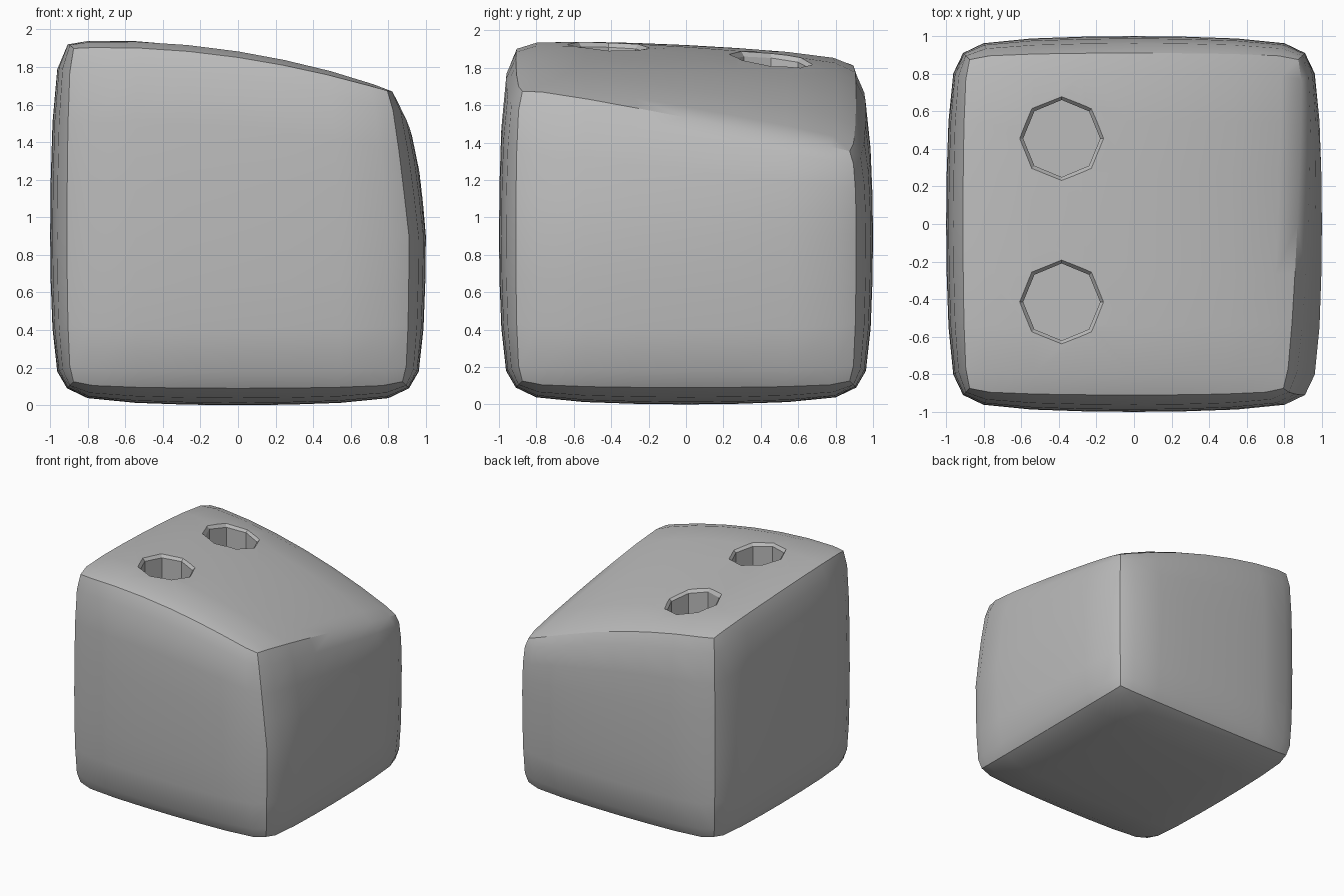
import bpy, bmesh, math

if "Cube" in bpy.data.objects:
    bpy.data.objects.remove(bpy.data.objects["Cube"], do_unlink=True)

grey = bpy.data.materials.new("plain_grey")
grey.use_nodes = True
grey.diffuse_color = (0.5, 0.5, 0.5, 1)
grey.node_tree.nodes["Principled BSDF"].inputs["Base Color"].default_value = (0.5, 0.5, 0.5, 1)

HALF = [0.0, 0.3, 0.6, 0.88, 1.0]
ROUND = [0.0, 0.035, 0.14, 0.42, 1.0]
STEPS = [-h for h in HALF[:0:-1]] + HALF


def drop(t):
    """How far a bulging face has fallen back at distance t from its middle."""
    t = min(abs(t), 1.0)
    for i in range(4):
        if t <= HALF[i + 1]:
            f = (t - HALF[i]) / (HALF[i + 1] - HALF[i])
            return ROUND[i] + f * (ROUND[i + 1] - ROUND[i])
    return 1.0


def bulge(p, q):
    u, v = drop(p), drop(q)
    return 1 - 0.09 * (u + v) + 0.055 * u * v


def top_height(x, y):
    """Sloping crowned top, lowest at the right rear."""
    front = 1.85 - 0.15 * x - 0.1 * x * x
    back = 1.66 - 0.275 * x - 0.1 * x * x
    t = (y + 0.9) / 1.8
    u, v = drop(x / 0.91), drop(y / 0.91)
    crown = 0.075 * (1 - v) * (1 - (0.6 if x > 0 else 0.2) * u)
    return front + (back - front) * t + crown - (0.02 * u if x < 0 else 0)


def shape(a, b, c):
    """Place one point of the unit cube on the softened block."""
    x, y = a * bulge(b, c), b * bulge(a, c)
    if c <= 0:
        z = 0.9 * (1 + c) if c > -1 else 0
        z = 1 + c * bulge(a, b)
        return x, y, z * 0.9 if c > -1 else z
    if a > 0:
        x -= 0.08 * c * a * (1 - b) / 2
    return x, y, 0.9 + c * (top_height(x, y) - 0.9)


def make_object(name, bm):
    mesh = bpy.data.meshes.new(name)
    bmesh.ops.recalc_face_normals(bm, faces=bm.faces)
    bm.to_mesh(mesh)
    bm.free()
    ob = bpy.data.objects.new(name, mesh)
    bpy.context.collection.objects.link(ob)
    mesh.materials.append(grey)
    return ob


# Block: six gridded faces welded along their edges
bm = bmesh.new()
for axis in range(3):
    for side in (-1, 1):
        grid = []
        for p in STEPS:
            row = []
            for q in STEPS:
                point = [p, q]
                point.insert(axis, side)
                row.append(bm.verts.new(shape(*point)))
            grid.append(row)
        for i in range(len(STEPS) - 1):
            for j in range(len(STEPS) - 1):
                bm.faces.new((grid[i][j], grid[i + 1][j], grid[i + 1][j + 1], grid[i][j + 1]))
bmesh.ops.remove_doubles(bm, verts=bm.verts, dist=0.0005)
block = make_object("block", bm)


# Octagonal sockets with a chamfered rim that follows the top
def socket_cutter(cx, cy):
    bm = bmesh.new()
    rings = []
    for radius, lift, floor in ((0.205, 0, 1.45), (0.205, -0.025, None),
                                (0.225, 0, None), (0.235, 0.2, None)):
        ring = []
        for k in range(8):
            ang = k * math.pi / 4
            x, y = cx + radius * math.cos(ang), cy + radius * math.sin(ang)
            ring.append(bm.verts.new((x, y, floor or top_height(x, y) + lift)))
        rings.append(ring)
    for low, high in zip(rings, rings[1:]):
        for k in range(8):
            n = (k + 1) % 8
            bm.faces.new((low[k], low[n], high[n], high[k]))
    bm.faces.new(rings[0])
    bm.faces.new(rings[-1])
    return make_object("socket_cutter", bm)


bpy.context.view_layer.objects.active = block
for cy in (0.455, -0.415):
    cutter = socket_cutter(-0.385, cy)
    cutter.hide_render = True
    mod = block.modifiers.new("socket", "BOOLEAN")
    mod.operation = "DIFFERENCE"
    mod.solver = "EXACT"
    mod.object = cutter
    bpy.ops.object.modifier_apply(modifier=mod.name)
    bpy.data.objects.remove(cutter, do_unlink=True)

# Smooth skin with crisp creases
bpy.ops.object.select_all(action="DESELECT")
block.select_set(True)
bpy.ops.object.shade_smooth_by_angle(angle=math.radians(32))
